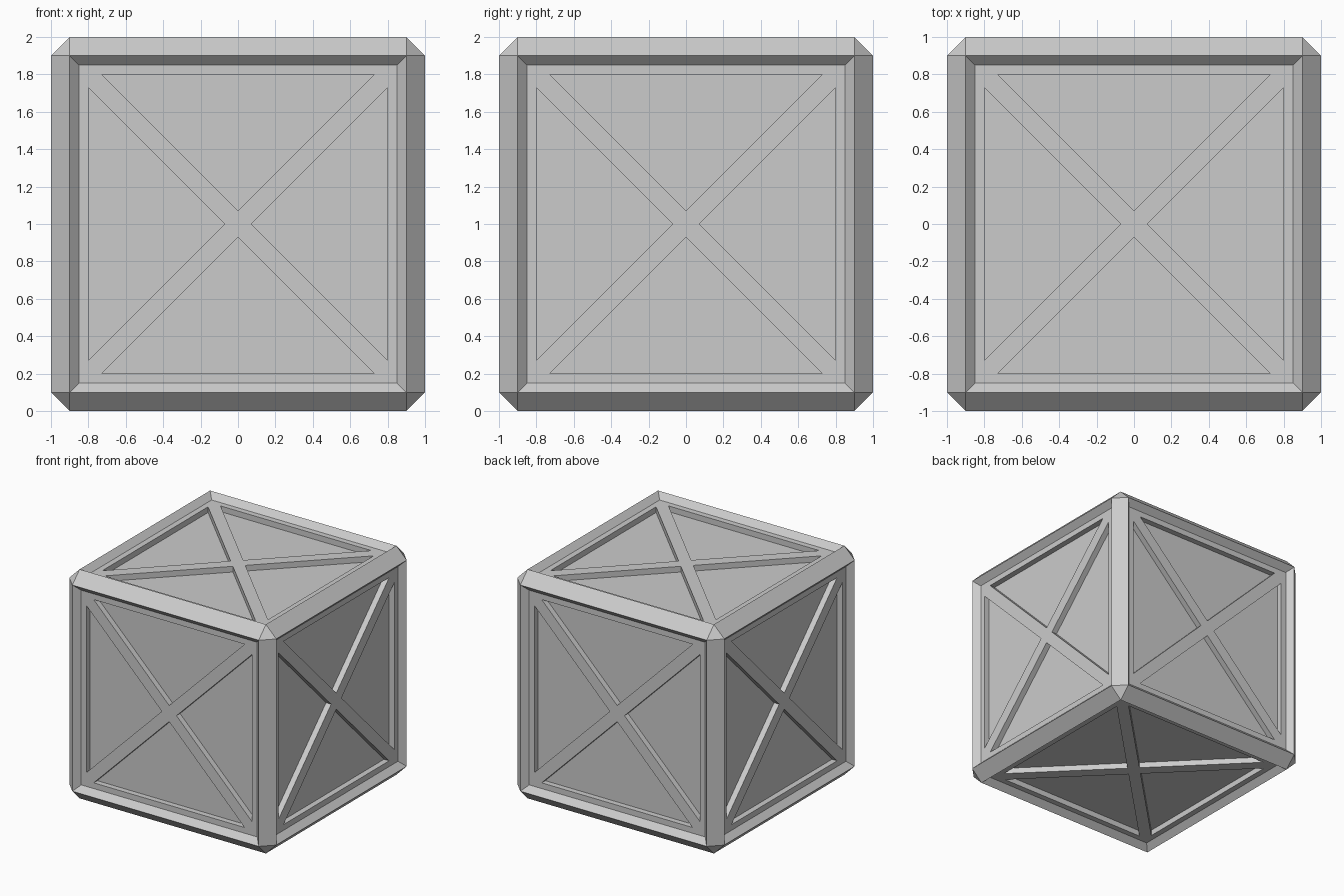
import bpy, bmesh
from mathutils import Vector, Matrix

if "Cube" in bpy.data.objects:
    bpy.data.objects.remove(bpy.data.objects["Cube"])

EDGE, LIP, RIM, BAR = 0.9, 0.85, 0.8, 0.1   # half sizes on a face, brace width
DEPTH = 0.05                                # each recess step
CENTRE = Vector((0, 0, 1))


def add_object(name, mesh, matrix):
    obj = bpy.data.objects.new(name, mesh)
    obj.matrix_world = matrix
    bpy.context.collection.objects.link(obj)
    return obj


# Outer frame: chamfered cube with a sloped lip around each open side
bm = bmesh.new()
bmesh.ops.create_cube(bm, size=2)
bmesh.ops.bevel(bm, geom=bm.edges[:], offset=1 - EDGE, offset_type='OFFSET',
                segments=1, profile=0.5, affect='EDGES')
sides = [f for f in bm.faces if f.calc_area() > 2]
bmesh.ops.inset_individual(bm, faces=sides, thickness=EDGE - LIP,
                           depth=-DEPTH, use_even_offset=True)
bmesh.ops.delete(bm, geom=sides, context='FACES_ONLY')
frame_mesh = bpy.data.meshes.new("crate_frame")
bm.to_mesh(frame_mesh)
bm.free()
add_object("crate_frame", frame_mesh, Matrix.Translation(CENTRE))

# Side panel: X brace and rim around four sunken triangles
bm = bmesh.new()
gap = BAR / 2 ** 0.5
top, floor = 1 - DEPTH, 1 - 2 * DEPTH
for i in range(4):
    turn = Matrix.Rotation(i * 1.5707963268, 3, 'Z')

    def vert(x, y, z):
        return bm.verts.new(turn @ Vector((x, y, z)))

    outer = [vert(-LIP, LIP, top), vert(0, 0, top), vert(LIP, LIP, top)]
    tri = [(gap - RIM, RIM), (0, gap), (RIM - gap, RIM)]
    upper = [vert(x, y, top) for x, y in tri]
    lower = [vert(x, y, floor) for x, y in tri]
    bm.faces.new(lower)
    for a in range(3):
        b = (a + 1) % 3
        bm.faces.new((outer[a], outer[b], upper[b], upper[a]))
        bm.faces.new((upper[a], upper[b], lower[b], lower[a]))
bmesh.ops.remove_doubles(bm, verts=bm.verts[:], dist=1e-4)
panel_mesh = bpy.data.meshes.new("braced_panel")
bm.to_mesh(panel_mesh)
bm.free()

# Same panel on all six sides
directions = {"front": (0, -1, 0), "back": (0, 1, 0), "left": (-1, 0, 0),
              "right": (1, 0, 0), "top": (0, 0, 1), "bottom": (0, 0, -1)}
for name, d in directions.items():
    rotation = Vector(d).to_track_quat('Z', 'Y').to_matrix().to_4x4()
    add_object(name + "_panel", panel_mesh, Matrix.Translation(CENTRE) @ rotation)
